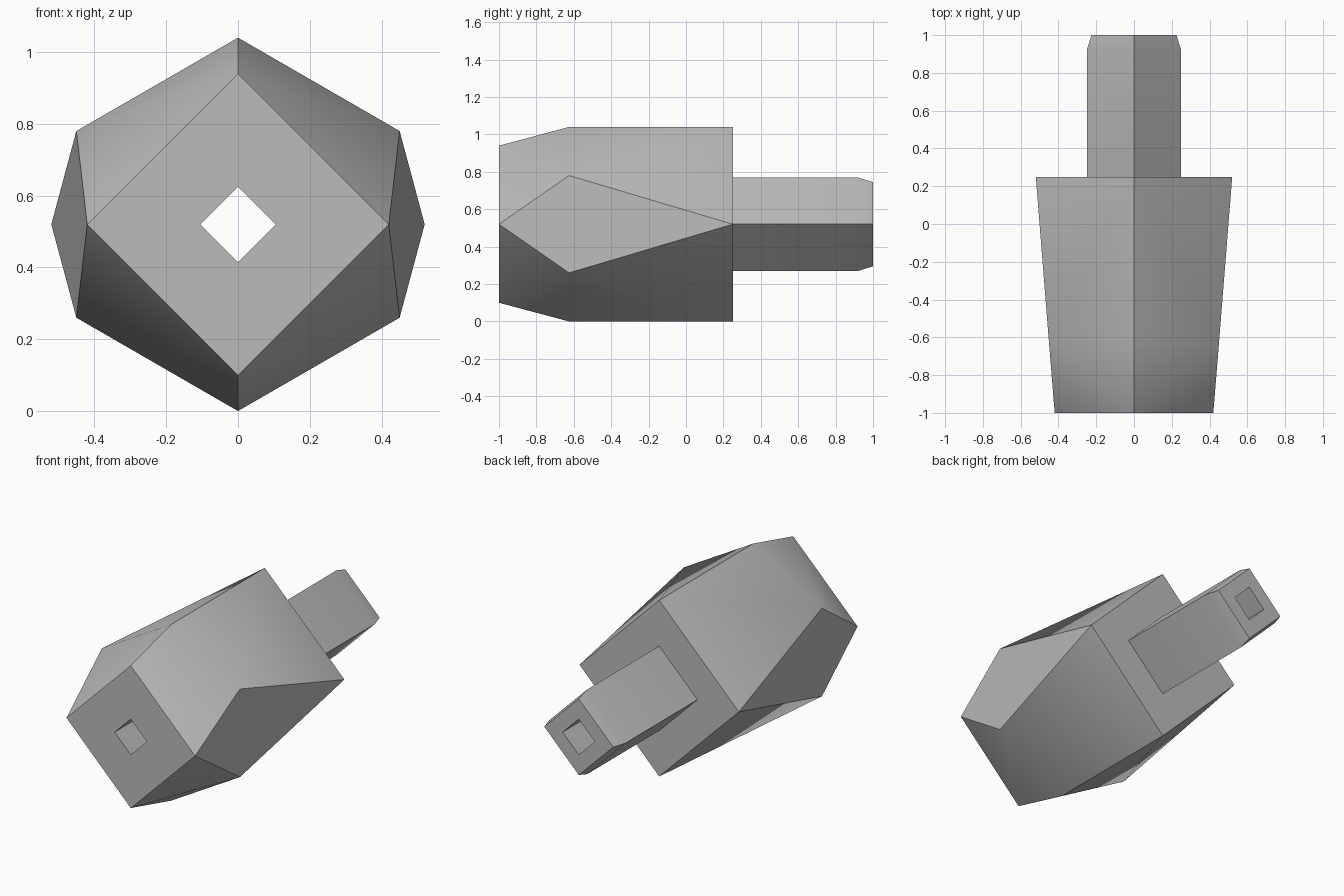
import bpy, bmesh
from math import cos, sin, pi, radians
from mathutils import Vector

if "Cube" in bpy.data.objects:
    bpy.data.objects.remove(bpy.data.objects["Cube"], do_unlink=True)

AXIS_Z = 0.52      # height of the lengthwise axis
BODY_R = 0.52

grey = bpy.data.materials.new("plain grey")
grey.use_nodes = True
COLOUR = (0.5, 0.5, 0.5, 1)
grey.diffuse_color = COLOUR
grey.node_tree.nodes["Principled BSDF"].inputs["Base Color"].default_value = COLOUR

bm = bmesh.new()


def ring(y, radius, sides=4):
    """Polygon around the lengthwise axis, first corner on top."""
    return [bm.verts.new((radius * sin(2 * pi * i / sides), y,
                          AXIS_Z + radius * cos(2 * pi * i / sides)))
            for i in range(sides)]


def join(a, b):
    for i in range(len(a)):
        j = (i + 1) % len(a)
        bm.faces.new((a[i], a[j], b[j], b[i]))


# Faceted body: square front, hexagonal shoulder and square back
front = ring(-1.0, 0.42)
shoulder = ring(-0.625, BODY_R, 6)
back = ring(0.25, BODY_R)
bmesh.ops.convex_hull(bm, input=front + shoulder + back)
bm.normal_update()
caps = [f for f in bm.faces if abs(f.normal.y) > 0.95]
bmesh.ops.delete(bm, geom=caps, context='FACES_KEEP_BOUNDARY')
# drop the loose cap diagonals
bmesh.ops.delete(bm, geom=[e for e in bm.edges if not e.link_faces], context='EDGES')

# Back face, chamfered neck, and the square bore running through to the front
loops = [back] + [ring(y, r) for y, r in (
    (0.25, 0.25), (0.92, 0.25), (1.0, 0.225), (1.0, 0.105), (-1.0, 0.105))] + [front]
for a, b in zip(loops, loops[1:]):
    join(a, b)

bmesh.ops.recalc_face_normals(bm, faces=bm.faces)
mesh = bpy.data.meshes.new("bored_body_and_neck")
bm.to_mesh(mesh)
bm.free()
mesh.materials.append(grey)
obj = bpy.data.objects.new("bored_body_and_neck", mesh)
bpy.context.collection.objects.link(obj)

bpy.context.view_layer.objects.active = obj
obj.select_set(True)
bpy.ops.object.shade_smooth_by_angle(angle=radians(30))
